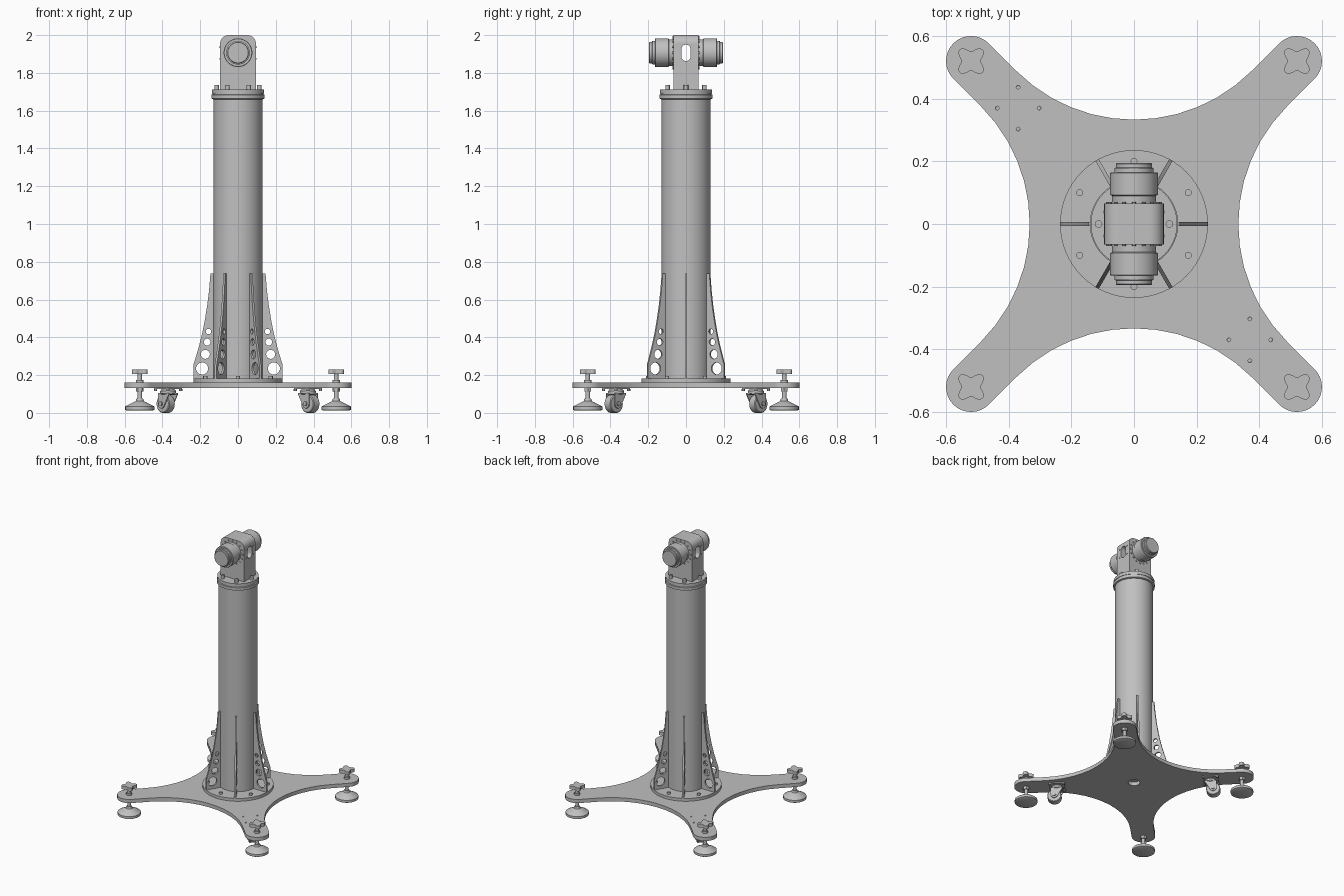
import bpy, bmesh
from math import pi, sin, cos, radians
from mathutils import Matrix, Vector

cube = bpy.data.objects.get("Cube")
if cube:
    bpy.data.objects.remove(cube, do_unlink=True)

grey = bpy.data.materials.new("machine grey")
grey.use_nodes = True
colour = (0.53, 0.53, 0.53, 1)
grey.diffuse_color = colour
for node in grey.node_tree.nodes:
    if node.type == 'BSDF_PRINCIPLED':
        node.inputs["Base Color"].default_value = colour


def move(x=0, y=0, z=0):
    return Matrix.Translation((x, y, z))


def turn(degrees, axis='Z'):
    return Matrix.Rotation(radians(degrees), 4, axis)


def shade(obj):
    bpy.ops.object.select_all(action='DESELECT')
    obj.select_set(True)
    bpy.context.view_layer.objects.active = obj
    bpy.ops.object.shade_smooth_by_angle(angle=radians(35))


def finish(name, bm, matrix):
    bmesh.ops.recalc_face_normals(bm, faces=bm.faces)
    mesh = bpy.data.meshes.new(name)
    bm.to_mesh(mesh)
    bm.free()
    mesh.materials.append(grey)
    obj = bpy.data.objects.new(name, mesh)
    bpy.context.scene.collection.objects.link(obj)
    obj.matrix_world = matrix
    shade(obj)
    return obj


def add_lathe(bm, profile, sides, matrix=Matrix()):
    """Closed turned solid from (radius, height) pairs."""
    rings = []
    for r, z in profile:
        rings.append([bm.verts.new(matrix @ Vector((r * cos(a), r * sin(a), z)))
                      for a in (2 * pi * i / sides for i in range(sides))])
    for low, high in zip(rings, rings[1:]):
        for i in range(sides):
            j = (i + 1) % sides
            bm.faces.new((low[i], low[j], high[j], high[i]))
    bm.faces.new(rings[0][::-1])
    bm.faces.new(rings[-1])


def lathe(name, profile, matrix=Matrix(), sides=48):
    bm = bmesh.new()
    add_lathe(bm, profile, sides, matrix=Matrix())
    return finish(name, bm, matrix)


def cylinder(name, r, z0, z1, matrix=Matrix(), sides=32):
    return lathe(name, [(r, z0), (r, z1)], matrix, sides)


def prism(name, outline, z0, z1, matrix=Matrix()):
    bm = bmesh.new()
    face = bm.faces.new([bm.verts.new((x, y, z0)) for x, y in outline])
    new = bmesh.ops.extrude_face_region(bm, geom=[face])["geom"]
    bmesh.ops.translate(bm, vec=(0, 0, z1 - z0),
                        verts=[v for v in new if isinstance(v, bmesh.types.BMVert)])
    return finish(name, bm, matrix)


def box(name, x0, x1, y0, y1, z0, z1, matrix=Matrix()):
    return prism(name, [(x0, y0), (x1, y0), (x1, y1), (x0, y1)], z0, z1, matrix)


def arc(cx, cy, r, start, end, steps):
    angles = [radians(start + (end - start) * i / steps) for i in range(steps + 1)]
    return [(cx + r * cos(a), cy + r * sin(a)) for a in angles]


def cut(obj, cutter):
    cutter.hide_render = True
    mod = obj.modifiers.new("cut", 'BOOLEAN')
    mod.operation = 'DIFFERENCE'
    mod.solver = 'EXACT'
    mod.object = cutter
    bpy.context.view_layer.objects.active = obj
    bpy.ops.object.modifier_apply(modifier=mod.name)
    bpy.data.objects.remove(cutter, do_unlink=True)
    shade(obj)


def copy(obj, name, matrix):
    twin = bpy.data.objects.new(name, obj.data)
    bpy.context.scene.collection.objects.link(twin)
    twin.matrix_world = matrix


# Four-armed base plate: rounded arm ends joined by hollow curves
outline = []
for k in range(4):
    quarter = turn(90 * k)
    part = arc(0.52, 0.52, 0.08, -45, 135, 16) + arc(0, 0.864, 0.531, -45, -135, 12)
    outline += [(quarter @ Vector((x, y, 0))).to_2d() for x, y in part]
base = prism("base_plate", outline, 0.133, 0.16)

# Central opening and caster fixing holes in the plate
bm = bmesh.new()
add_lathe(bm, [(0.04, 0.1), (0.04, 0.2)], 32)
for side in (-1, 1):
    for k in range(4):
        hole = move(side * 0.37, -side * 0.37) @ turn(90 * k) @ move(0.067)
        add_lathe(bm, [(0.006, 0.1), (0.006, 0.2)], 12, hole)
cut(base, finish("hole_cutter", bm, Matrix()))

# Column with its flanges
cylinder("column_foot_flange", 0.236, 0.16, 0.181, sides=64)
cylinder("column", 0.13, 0.181, 1.668, sides=64)
lathe("column_top_flange", [(0.132, 1.66), (0.141, 1.664), (0.141, 1.684), (0.134, 1.686),
                            (0.134, 1.69), (0.138, 1.69), (0.138, 1.712)], sides=64)
for k in range(6):
    cylinder("foot_flange_bolt", 0.011, 0.18, 0.195, turn(60 * k + 30) @ move(0.2), 12)
    cylinder("top_flange_bolt", 0.012, 1.71, 1.735, turn(60 * k) @ move(0.113), 16)

# Curved stiffening ribs with lightening holes
upright = turn(90, 'X')
rib_outline = [(0.125, 0.18), (0.236, 0.18), (0.236, 0.255), (0.222, 0.30), (0.205, 0.36),
               (0.19, 0.42), (0.176, 0.49), (0.163, 0.57), (0.153, 0.65), (0.146, 0.737),
               (0.125, 0.737)]
rib = prism("rib", rib_outline, -0.006, 0.006, upright)
bm = bmesh.new()
for x, z, r in ((0.19, 0.235, 0.032), (0.173, 0.31, 0.024),
                (0.163, 0.375, 0.018), (0.156, 0.431, 0.014)):
    add_lathe(bm, [(r, -0.05), (r, 0.05)], 24, move(x, z))
cut(rib, finish("rib_cutter", bm, upright))
for k in range(1, 6):
    copy(rib, "rib", turn(60 * k) @ upright)

# Head block with rounded shoulders and a slot right through
block = prism("head_block", [(-0.095, 1.71), (0.095, 1.71)] + arc(0.05, 1.955, 0.045, 0, 90, 8)
              + arc(-0.05, 1.955, 0.045, 90, 180, 8), -0.065, 0.065, upright)
sideways = turn(90) @ upright
slot = arc(0, 1.925, 0.025, 0, 180, 10) + arc(0, 1.888, 0.025, 180, 360, 10)
cut(block, prism("slot_cutter", slot, -0.2, 0.2, sideways))
for side in (-1, 1):
    for y in (-0.038, 0.038):
        for z in (1.875, 1.938):
            cylinder("slot_screw", 0.005, 0.093, 0.098,
                     move(0, y, z) @ turn(side * 90, 'Y'), 10)

# Front and back drive barrels on the head
for name, angle in (("front_barrel", 90), ("back_barrel", -90)):
    axis = move(0, 0, 1.907) @ turn(angle, 'X')
    lathe(name, [(0.07, 0.06), (0.07, 0.09), (0.076, 0.093), (0.076, 0.162), (0.073, 0.165),
                 (0.063, 0.165), (0.063, 0.178), (0.057, 0.18), (0.057, 0.192),
                 (0.054, 0.195)], axis)
    for k in range(16):
        cylinder(name + "_bolt", 0.006, 0.064, 0.071, axis @ turn(22.5 * k) @ move(0.083), 10)

# Levelling feet with star knobs
star = []
for i in range(48):
    a = 2 * pi * i / 48
    r = 0.041 - 0.011 * cos(4 * a)
    star.append((r * cos(a), r * sin(a)))
for x in (-0.52, 0.52):
    for y in (-0.52, 0.52):
        spot = move(x, y)
        lathe("levelling_foot", [(0.07, 0.012), (0.077, 0.016), (0.077, 0.033), (0.072, 0.037),
                                 (0.035, 0.056), (0.022, 0.062), (0.018, 0.075)], spot)
        cylinder("levelling_rod", 0.012, 0.07, 0.21, spot, 24)
        cylinder("lower_nut", 0.021, 0.112, 0.133, spot, 6)
        cylinder("upper_nut", 0.02, 0.16, 0.174, spot, 24)
        prism("star_knob", star, 0.206, 0.23, spot)

# Two swivel casters, on the front left and back right arms
for side, angle in ((1, -45), (-1, 135)):
    spot = move(side * 0.37, -side * 0.37) @ turn(angle)
    box("caster_plate", -0.052, 0.052, -0.052, 0.052, 0.126, 0.133, spot)
    lathe("caster_swivel", [(0.034, 0.096), (0.042, 0.102), (0.042, 0.116), (0.034, 0.126)],
          spot, 32)
    for k in range(4):
        cylinder("caster_bolt", 0.009, 0.117, 0.127, spot @ turn(45 + 90 * k) @ move(0.067), 6)
    hub = spot @ move(0.018, 0, 0.048) @ upright
    lathe("caster_wheel", [(0.03, -0.025), (0.044, -0.024), (0.048, -0.02), (0.048, 0.02),
                           (0.044, 0.024), (0.03, 0.025)], hub, 32)
    cylinder("caster_axle", 0.012, -0.042, 0.042, hub, 16)
    cheek = [(-0.04, 0.1)] + arc(0.018, 0.048, 0.024, 200, 360, 8) + [(0.042, 0.1)]
    for y in (-0.035, 0.029):
        prism("caster_fork", cheek, y, y + 0.006, spot @ upright)
    box("caster_crown", -0.04, 0.042, -0.035, 0.035, 0.098, 0.104, spot)
